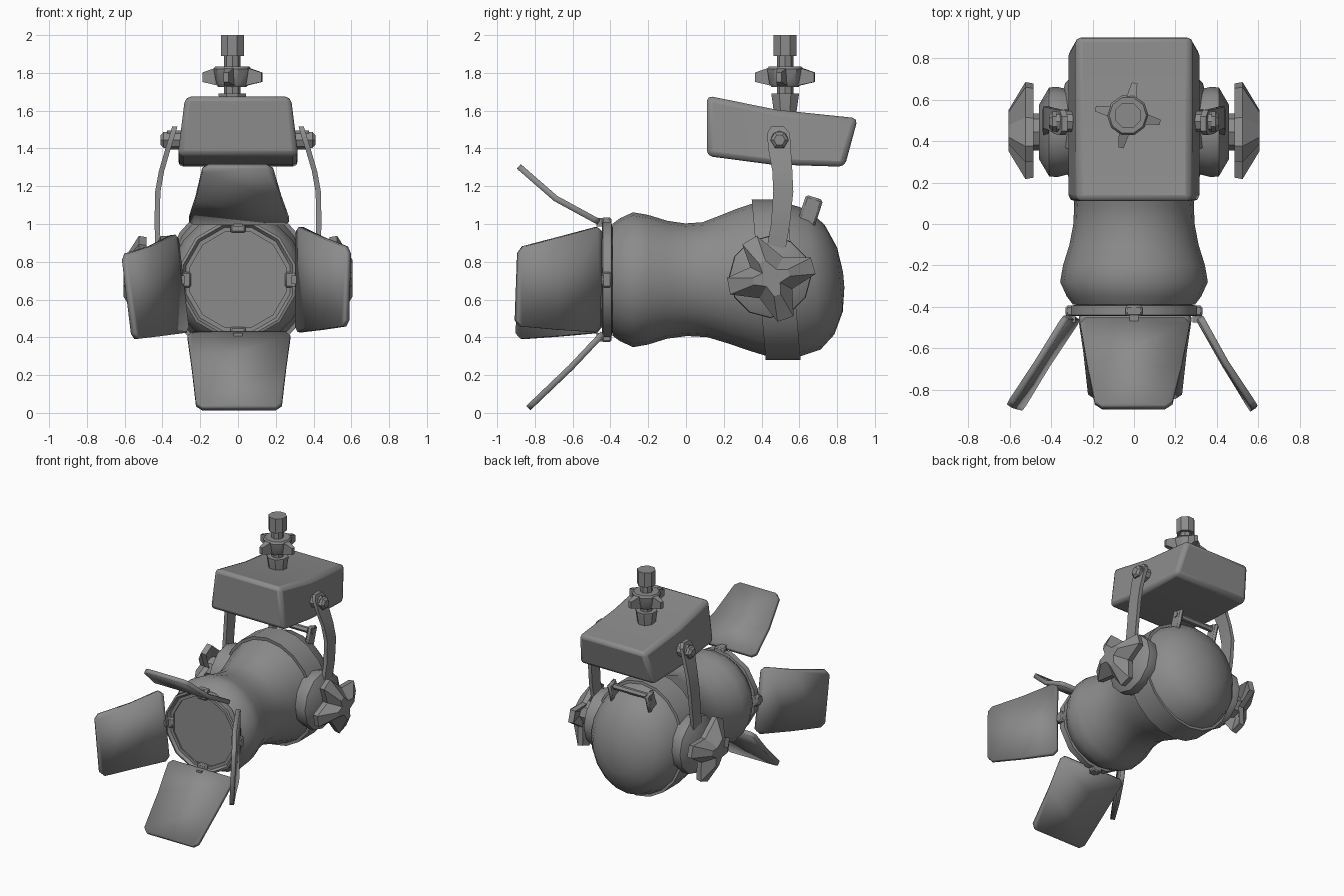
import bpy, bmesh
from math import sin, cos, pi, radians, tan
from mathutils import Vector

if "Cube" in bpy.data.objects:
    bpy.data.objects.remove(bpy.data.objects["Cube"])

GREY = (0.26, 0.26, 0.26, 1)
metal = bpy.data.materials.new("grey_metal")
metal.use_nodes = True
metal.diffuse_color = GREY
metal.node_tree.nodes["Principled BSDF"].inputs["Base Color"].default_value = GREY


def finish(name, bm, angle=35, bevel=0, segments=1, solid=0):
    """Turn a bmesh into a shaded object with optional modifiers."""
    bmesh.ops.recalc_face_normals(bm, faces=bm.faces[:])
    mesh = bpy.data.meshes.new(name)
    bm.to_mesh(mesh)
    bm.free()
    mesh.materials.append(metal)
    ob = bpy.data.objects.new(name, mesh)
    bpy.context.collection.objects.link(ob)
    for other in bpy.context.selected_objects:
        other.select_set(False)
    ob.select_set(True)
    bpy.context.view_layer.objects.active = ob
    bpy.ops.object.shade_smooth_by_angle(angle=radians(angle))
    if solid:
        mod = ob.modifiers.new("thickness", 'SOLIDIFY')
        mod.thickness, mod.offset = solid, 0
    if bevel:
        mod = ob.modifiers.new("rounded_edges", 'BEVEL')
        mod.width, mod.segments, mod.limit_method = bevel, segments, 'ANGLE'
        mod.angle_limit = radians(40)
    return ob


def loft(name, rings, caps=True, closed=False, **kw):
    """Skin a list of equal rings of points."""
    bm = bmesh.new()
    rows = [[bm.verts.new(p) for p in ring] for ring in rings]
    pairs = list(zip(rows, rows[1:])) + ([(rows[-1], rows[0])] if closed else [])
    n = len(rows[0])
    for a, b in pairs:
        for i in range(n):
            j = (i + 1) % n
            bm.faces.new((a[i], a[j], b[j], b[i]))
    if caps and not closed:
        bm.faces.new(rows[0])
        bm.faces.new(rows[-1])
    return finish(name, bm, **kw)


def lathe(name, profile, centre, axis, sides, turn=0.0, **kw):
    """Revolve (position, radius) pairs around an axis through centre."""
    c = Vector(centre)
    rings = []
    for h, r in profile:
        ring = []
        for i in range(sides):
            a = turn + 2 * pi * i / sides
            u, v = r * cos(a), r * sin(a)
            off = {'X': (h, u, v), 'Y': (u, h, v), 'Z': (u, v, h)}[axis]
            ring.append(c + Vector(off))
        rings.append(ring)
    return loft(name, rings, **kw)


def box(name, centre, size, tilt=0.0, **kw):
    """Block tilted about the x axis."""
    sx, sy, sz = (s / 2 for s in size)
    c = Vector(centre)
    def pt(x, y, z):
        return c + Vector((x, y * cos(tilt) - z * sin(tilt), y * sin(tilt) + z * cos(tilt)))
    rings = [[pt(x, -sy, -sz), pt(x, sy, -sz), pt(x, sy, sz), pt(x, -sy, sz)] for x in (-sx, sx)]
    return loft(name, rings, **kw)


AXIS_Z = 0.705

# Lamp body: waisted barrel, raised strap and slightly tilted round back
body = [(-0.39, 0.295), (-0.35, 0.325), (-0.28, 0.357), (-0.2, 0.343), (-0.1, 0.312),
        (0, 0.298), (0.1, 0.304), (0.2, 0.338), (0.3, 0.375), (0.385, 0.402),
        (0.385, 0.425), (0.57, 0.425), (0.57, 0.405), (0.68, 0.37), (0.76, 0.29),
        (0.815, 0.17), (0.835, 0.04)]
rings = []
for y, r in body:
    back = min(max((y + 0.05) / 0.3, 0), 1)
    lean, squash = tan(radians(5)) * back, 1 - 0.1 * back
    rings.append([(r * squash * cos(a), y - r * sin(a) * lean, AXIS_Z + r * sin(a))
                  for a in [2 * pi * i / 20 for i in range(20)]])
loft("lamp_body", rings)

# Front rim and lens
front = (0, 0, AXIS_Z)
lathe("front_rim", [(-0.39, 0.29), (-0.395, 0.315), (-0.44, 0.315), (-0.445, 0.3),
                    (-0.425, 0.285), (-0.425, 0.262), (-0.39, 0.262)],
      front, 'Y', 12, turn=pi / 12, closed=True)
lathe("lens", [(-0.40, 0.272), (-0.415, 0.272)], front, 'Y', 12, turn=pi / 12)
for i, label in enumerate(("left", "top", "right", "bottom")):
    dx, dz = (1, 0, -1, 0)[i], (0, 1, 0, -1)[i]
    box("rim_clip_" + label, (dx * 0.29, -0.42, AXIS_Z + dz * 0.29),
        (0.08, 0.05, 0.08), bevel=0.008)
    box("door_hinge_" + label, (dx * 0.305, -0.445, AXIS_Z + dz * 0.305),
        (0.045, 0.06, 0.045))


# Barn doors: bent tapered flaps with clipped outer corners
def door(name, rows):
    bm = bmesh.new()
    vs = [[bm.verts.new(p) for p in row] for row in rows]
    for a, b in zip(vs, vs[1:]):
        bm.faces.new((a[0], a[1], b[1], b[0]))
    bmesh.ops.bevel(bm, geom=vs[0] + vs[-1], offset=0.03, segments=1, affect='VERTICES')
    finish(name, bm, angle=25, solid=0.032)


door("barn_door_top", [[(-0.265, -0.46, 1.01), (0.275, -0.46, 1.01)],
                       [(-0.225, -0.69, 1.135), (0.23, -0.69, 1.135)],
                       [(-0.185, -0.885, 1.305), (0.18, -0.885, 1.305)]])
door("barn_door_bottom", [[(-0.27, -0.44, 0.42), (0.28, -0.44, 0.42)],
                          [(-0.245, -0.61, 0.24), (0.255, -0.61, 0.24)],
                          [(-0.22, -0.835, 0.025), (0.23, -0.835, 0.025)]])
door("barn_door_left", [[(0.315, -0.46, 0.425), (0.32, -0.45, 0.99)],
                        [(0.44, -0.68, 0.44), (0.445, -0.675, 0.93)],
                        [(0.575, -0.9, 0.46), (0.585, -0.885, 0.875)]])
door("barn_door_right", [[(-0.27, -0.455, 0.425), (-0.33, -0.45, 0.95)],
                         [(-0.42, -0.68, 0.405), (-0.46, -0.66, 0.885)],
                         [(-0.55, -0.895, 0.39), (-0.605, -0.88, 0.84)]])

# Upper housing: tapered and slightly bent block
spans = [(0.11, 1.68, 0.11, 1.36), (0.48, 1.605, 0.45, 1.315), (0.91, 1.56, 0.84, 1.303)]
loft("upper_housing", [[(-0.28, yt, zt), (0.28, yt, zt), (0.32, yb, zb), (-0.32, yb, zb)]
                       for yt, zt, yb, zb in spans], bevel=0.03, segments=2)

# Mounting stem with finned clamp knob
STEM = (-0.03, 0.525, 0)
lathe("stem_collar", [(1.56, 0.06), (1.68, 0.078), (1.69, 0.078)], STEM, 'Z', 8, turn=pi / 8)
lathe("stem_shaft", [(1.6, 0.043), (1.92, 0.043)], STEM, 'Z', 8)
lathe("stem_cap", [(1.89, 0.066), (2.0, 0.066)], STEM, 'Z', 8, turn=pi / 8)
lathe("clamp_hub", [(1.725, 0.075), (1.745, 0.088), (1.82, 0.1), (1.835, 0.09)], STEM, 'Z', 10)
for i in range(4):
    a = radians(-12 + 90 * i)
    d, side = Vector((cos(a), sin(a), 0)), Vector((-sin(a), cos(a), 0))
    rings = []
    for r, half, z0, z1 in ((0.06, 0.03, 1.73, 1.835), (0.16, 0.013, 1.752, 1.802)):
        p = Vector(STEM) + d * r
        rings.append([p + side * s * half + Vector((0, 0, z))
                      for s, z in ((-1, z0), (1, z0), (1, z1), (-1, z1))])
    loft("clamp_fin_%d" % (i + 1), rings)

# Both sides: yoke arm, bolt, pivot disc and star knob
ARM = [(0.335, 0.485, 1.515, 0.035), (0.345, 0.49, 1.48, 0.06), (0.37, 0.495, 1.4, 0.06),
       (0.405, 0.51, 1.28, 0.053), (0.425, 0.515, 1.17, 0.053), (0.428, 0.5, 1.0, 0.05),
       (0.42, 0.465, 0.8, 0.05)]
star = []
for a, b in ((16, 60), (120, 153), (191, 240), (289, 332)):
    star += [(a - 11, 0.235), (a + 11, 0.235), (b, 0.125)]
star = [(r * cos(radians(a)), r * sin(radians(a))) for a, r in star]
for s, label in ((1, "left"), (-1, "right")):
    loft("yoke_arm_" + label,
         [[(s * (x - 0.014), y - w, z), (s * (x - 0.014), y + w, z),
           (s * (x + 0.014), y + w, z), (s * (x + 0.014), y - w, z)] for x, y, z, w in ARM])
    bolt = (0, 0.495, 1.445)
    lathe("yoke_washer_" + label, [(s * 0.28, 0.05), (s * 0.375, 0.05)], bolt, 'X', 8)
    lathe("yoke_bolt_" + label, [(s * 0.37, 0.048), (s * 0.395, 0.048), (s * 0.41, 0.03)],
          bolt, 'X', 6)
    pivot = (0, 0.445, 0.72)
    lathe("pivot_disc_" + label, [(s * 0.3, 0.2), (s * 0.37, 0.218), (s * 0.41, 0.215),
                                  (s * 0.46, 0.13)], pivot, 'X', 12)
    lathe("pivot_hub_" + label, [(s * 0.44, 0.09), (s * 0.55, 0.09)], pivot, 'X', 8)
    loft("star_knob_" + label,
         [[(s * x, 0.452 + k * y, 0.715 + k * z) for y, z in star]
          for x, k in ((0.535, 0.4), (0.485, 0.97), (0.525, 1), (0.607, 0.42))], angle=25)

# Rear carry handle
for s, label in ((1, "left"), (-1, "right")):
    box("handle_tab_" + label, (s * 0.16, 0.655, 1.06), (0.03, 0.095, 0.17),
        tilt=radians(-18), bevel=0.012)
lathe("handle_bar", [(-0.18, 0.022), (0.18, 0.022)], (0, 0.665, 1.105), 'X', 6)
